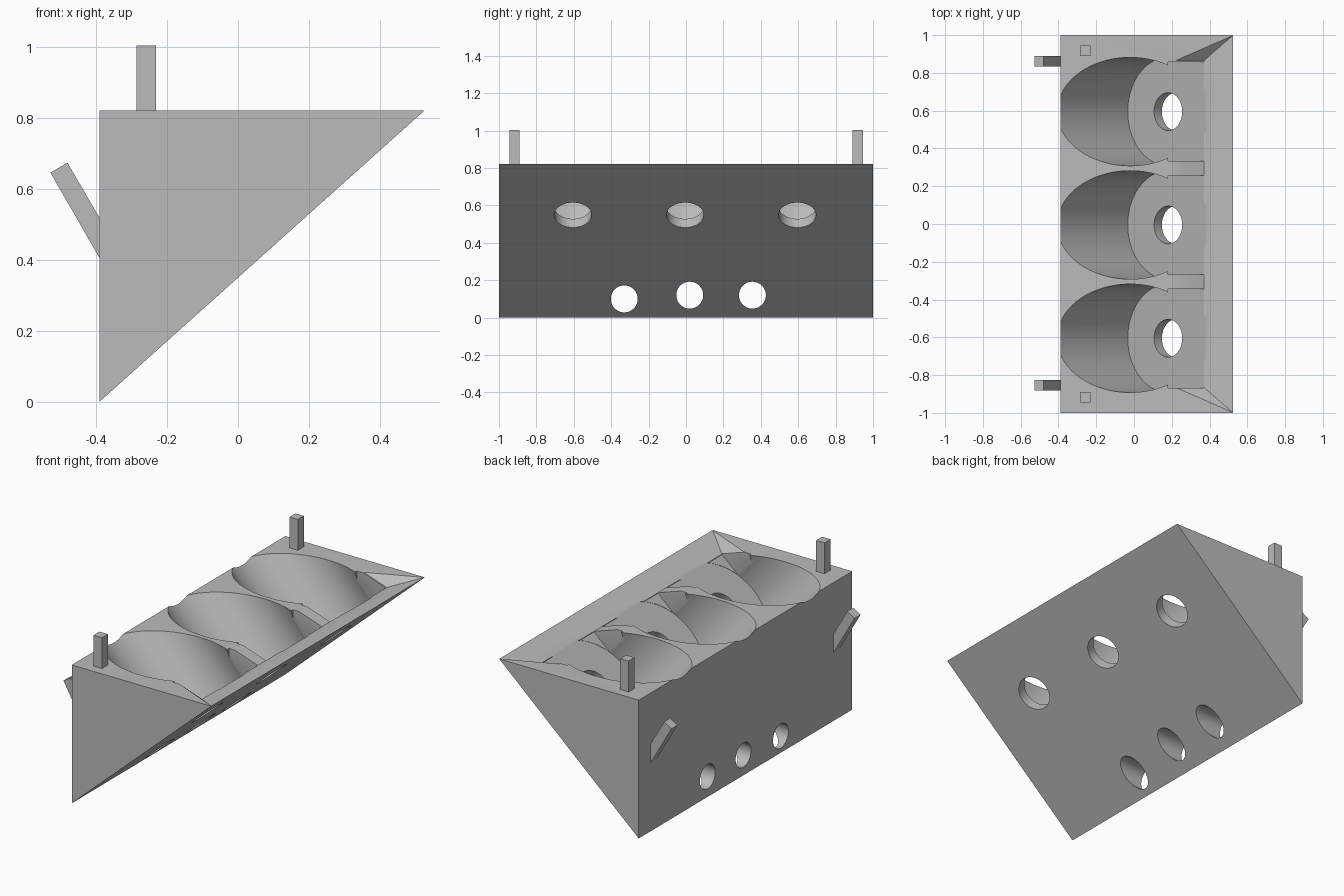
import bpy, bmesh, math
from mathutils import Matrix, Vector

if "Cube" in bpy.data.objects:
    bpy.data.objects.remove(bpy.data.objects["Cube"], do_unlink=True)

BACK, TIP, TOP = -0.39, 0.525, 0.82
SLOPE = math.atan2(TOP, TIP - BACK)
NORMAL = Vector((-math.sin(SLOPE), 0, math.cos(SLOPE)))
FLOOR = 0.062

grey = bpy.data.materials.new("plain grey")
grey.use_nodes = True
grey.diffuse_color = (0.5, 0.5, 0.5, 1)
grey.node_tree.nodes["Principled BSDF"].inputs["Base Color"].default_value = (0.5, 0.5, 0.5, 1)


def finish(name, bm):
    bmesh.ops.recalc_face_normals(bm, faces=bm.faces[:])
    mesh = bpy.data.meshes.new(name)
    bm.to_mesh(mesh)
    bm.free()
    mesh.materials.append(grey)
    obj = bpy.data.objects.new(name, mesh)
    bpy.context.collection.objects.link(obj)
    return obj


def prism(name, profile, y0, y1):
    """Extrude an x-z profile along y."""
    bm = bmesh.new()
    face = bm.faces.new([bm.verts.new((x, y0, z)) for x, z in profile])
    out = bmesh.ops.extrude_face_region(bm, geom=[face])
    moved = [v for v in out["geom"] if isinstance(v, bmesh.types.BMVert)]
    bmesh.ops.translate(bm, verts=moved, vec=(0, y1 - y0, 0))
    return finish(name, bm)


def rod(name, start, axis, radius, length, sides=64):
    """Cylinder running from start along axis."""
    bm = bmesh.new()
    turn = Vector((0, 0, 1)).rotation_difference(axis).to_matrix().to_4x4()
    place = Matrix.Translation(Vector(start) + axis * (length / 2)) @ turn
    bmesh.ops.create_cone(bm, cap_ends=True, segments=sides, radius1=radius,
                          radius2=radius, depth=length, matrix=place)
    return finish(name, bm)


def slope_z(x):
    return (x - BACK) * math.tan(SLOPE)


def carve(target, cutter):
    cutter.hide_render = True
    mod = target.modifiers.new("cut", "BOOLEAN")
    mod.operation, mod.solver, mod.object = "DIFFERENCE", "EXACT", cutter
    bpy.context.view_layer.objects.active = target
    bpy.ops.object.modifier_apply(modifier=mod.name)
    bpy.data.objects.remove(cutter, do_unlink=True)


# Wedge body
body = prism("wedge_body", [(BACK, 0), (TIP, TOP), (BACK, TOP)], -1, 1)

# Sunken rim along the sharp edge, its ends running out to the corners
bm = bmesh.new()
for side in (-1, 1):
    for x, y, z in ((TIP - 0.003, 0.997, TOP), (0.37, 0.865, 0.77), (0.22, 0.865, TOP)):
        bm.verts.new((x, y * side, z))
        bm.verts.new((x, y * side, TOP + 0.1))
bmesh.ops.convex_hull(bm, input=bm.verts[:])
carve(body, finish("rim_cutter", bm))

# Round pockets with a squared lower end and a drain hole
for y in (0.595, -0.005, -0.605):
    foot = Vector((0.222, y, slope_z(0.222)))
    carve(body, rod("pocket_cutter", foot + NORMAL * FLOOR, NORMAL, 0.287, 1.2, 96))
    lift = FLOOR / math.cos(SLOPE) + 0.002
    notch = [(0.18, slope_z(0.18) + lift), (0.37, slope_z(0.37) + lift), (0.37, 1), (0.18, 1)]
    carve(body, prism("notch_cutter", notch, y - 0.262, y + 0.262))
    carve(body, rod("drain_cutter", foot - NORMAL * 0.1, NORMAL, 0.1, 0.3))

# Cable holes through the bottom
for y, z in ((-0.33, 0.1), (0.02, 0.12), (0.355, 0.12)):
    carve(body, rod("cable_cutter", (-0.6, y, z), Vector((1, 0, 0)), 0.072, 1))

bpy.ops.object.select_all(action="DESELECT")
body.select_set(True)
bpy.context.view_layer.objects.active = body
bpy.ops.object.shade_smooth_by_angle(angle=math.radians(30))

# Upright pegs and slanted hooks at both ends
peg = [(-0.286, TOP), (-0.231, TOP), (-0.231, 1.003), (-0.286, 1.003)]
hook = [(BACK, 0.405), (BACK, 0.518), (-0.48, 0.673), (-0.528, 0.645)]
for label, y in (("front", -0.917), ("rear", 0.918)):
    prism(label + "_peg", peg, y - 0.028, y + 0.028)
for label, y in (("front", -0.853), ("rear", 0.862)):
    prism(label + "_hook", hook, y - 0.028, y + 0.028)
